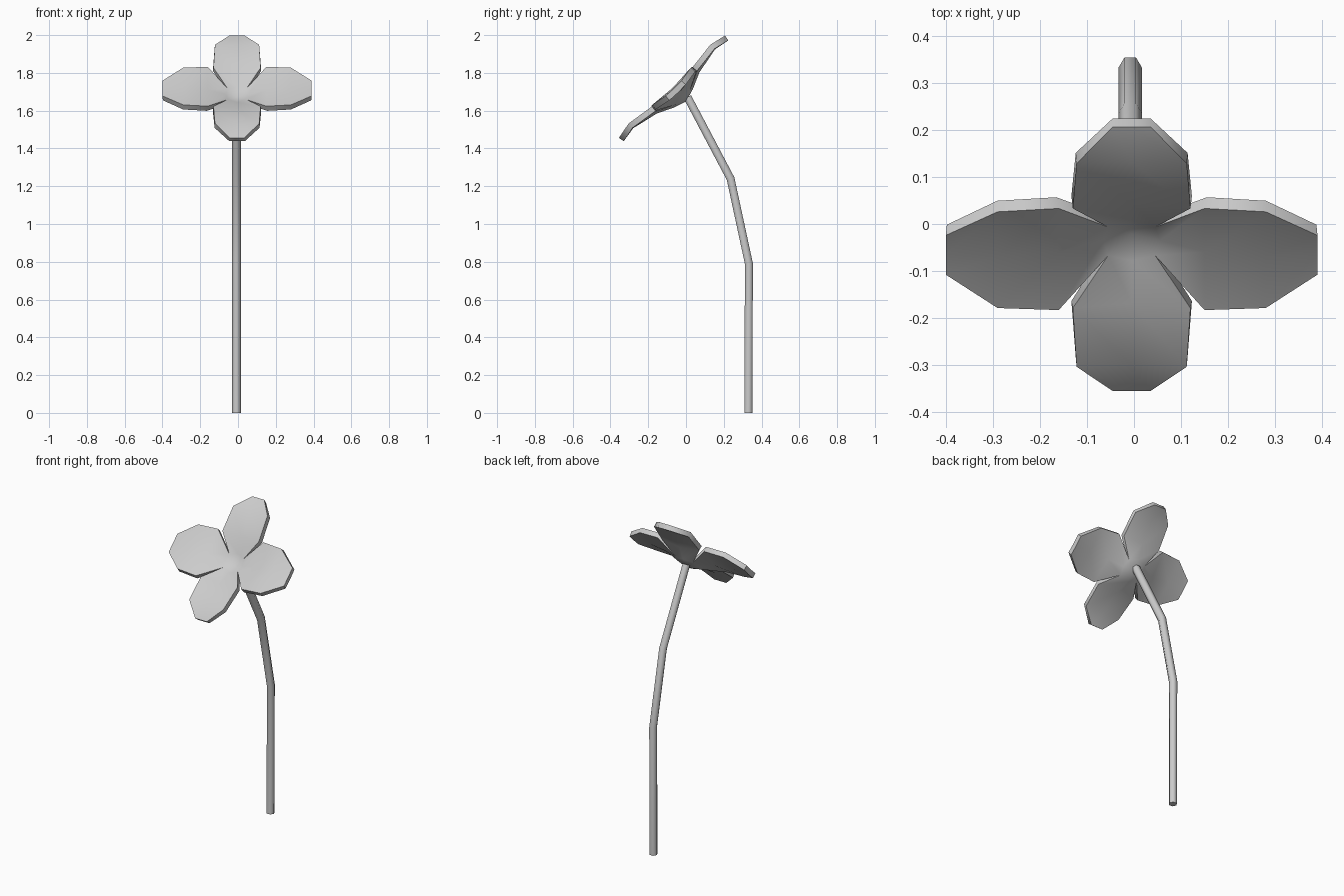
import bpy, bmesh, math
from mathutils import Vector, Matrix

if "Cube" in bpy.data.objects:
    bpy.data.objects.remove(bpy.data.objects["Cube"])


def finish(bm, name, angle):
    bmesh.ops.recalc_face_normals(bm, faces=bm.faces)
    me = bpy.data.meshes.new(name)
    bm.to_mesh(me)
    bm.free()
    ob = bpy.data.objects.new(name, me)
    bpy.context.collection.objects.link(ob)
    bpy.ops.object.select_all(action='DESELECT')
    ob.select_set(True)
    bpy.context.view_layer.objects.active = ob
    return ob


# Stem: six-sided tube along a bent path in the yz plane
path = [(0.330, 0.0), (0.333, 0.79), (0.236, 1.24), (0.008, 1.672)]
pts = [Vector((-0.008, y, z)) for y, z in path]
bm = bmesh.new()
rings = []
for i, p in enumerate(pts):
    d = Vector((0, 0, 1))
    if i > 0:
        a = (p - pts[i - 1]).normalized()
        b = (pts[i + 1] - p).normalized() if i + 1 < len(pts) else a
        d = (a + b).normalized()
    side = Vector((1, 0, 0))
    up = d.cross(side)
    ring = [bm.verts.new(p + 0.0245 * (math.cos(k * math.pi / 3) * side
                                       + math.sin(k * math.pi / 3) * up))
            for k in range(6)]
    rings.append(ring)
for lo, hi in zip(rings, rings[1:]):
    for k in range(6):
        bm.faces.new((lo[k], lo[(k + 1) % 6], hi[(k + 1) % 6], hi[k]))
bm.faces.new(rings[0])
bm.faces.new(rings[-1])
finish(bm, "stem", 60)
bpy.ops.object.shade_smooth_by_angle(angle=math.radians(65))

# Flower: four cupped petals sharing a small centre, in a local frame
bm = bmesh.new()
centre = bm.verts.new((0, 0, 0.03))
corner = {(sx, sy): bm.verts.new((sx * 0.05, sy * 0.042, 0.053))
          for sx in (-1, 1) for sy in (-1, 1)}


def petal(angle, rows, start, end):
    # rows: distance, half width, edge height, middle height
    rot = Matrix.Rotation(angle, 3, 'Z')
    mid = bm.verts.new(rot @ Vector((0.06, 0, 0.05)))
    prev = [corner[start], mid, corner[end]]
    bm.faces.new((centre, prev[0], prev[1]))
    bm.faces.new((centre, prev[1], prev[2]))
    for r, w, h_edge, h_mid in rows:
        cur = [bm.verts.new(rot @ Vector(c)) for c in
               ((r, -w, h_edge), (r, 0, h_mid), (r, w, h_edge))]
        for k in (0, 1):
            bm.faces.new((prev[k], cur[k], cur[k + 1], prev[k + 1]))
        prev = cur


narrow = [(0.147, 0.125, 0.105, 0.09), (0.300, 0.117, 0.126, 0.122),
          (0.390, 0.04, 0.107, 0.107)]
wide = [(0.155, 0.15, 0.108, 0.085), (0.285, 0.142, 0.110, 0.10),
        (0.395, 0.058, 0.095, 0.093)]
petal(0, wide, (1, -1), (1, 1))
petal(math.pi / 2, narrow, (1, 1), (-1, 1))
petal(math.pi, wide, (-1, 1), (-1, -1))
petal(-math.pi / 2, narrow, (-1, -1), (1, -1))

# Tilt the flower forward and set it on the stem tip
frame = Matrix(((1, 0, 0, -0.005), (0, 0.72, -0.694, 0.0),
                (0, 0.694, 0.72, 1.65), (0, 0, 0, 1)))
bm.transform(frame)
bmesh.ops.recalc_face_normals(bm, faces=bm.faces)
bm.faces.ensure_lookup_table()
flip = bm.faces[0].normal.z < 0
flower = finish(bm, "flower_petals", 45)
if flower.data.polygons[0].normal.z < 0:
    flower.data.flip_normals()

# Petal thickness grows backwards from the front surface
sol = flower.modifiers.new("thickness", 'SOLIDIFY')
sol.thickness = 0.031
sol.offset = -1
bpy.ops.object.modifier_apply(modifier="thickness")
bpy.ops.object.shade_smooth_by_angle(angle=math.radians(50))
